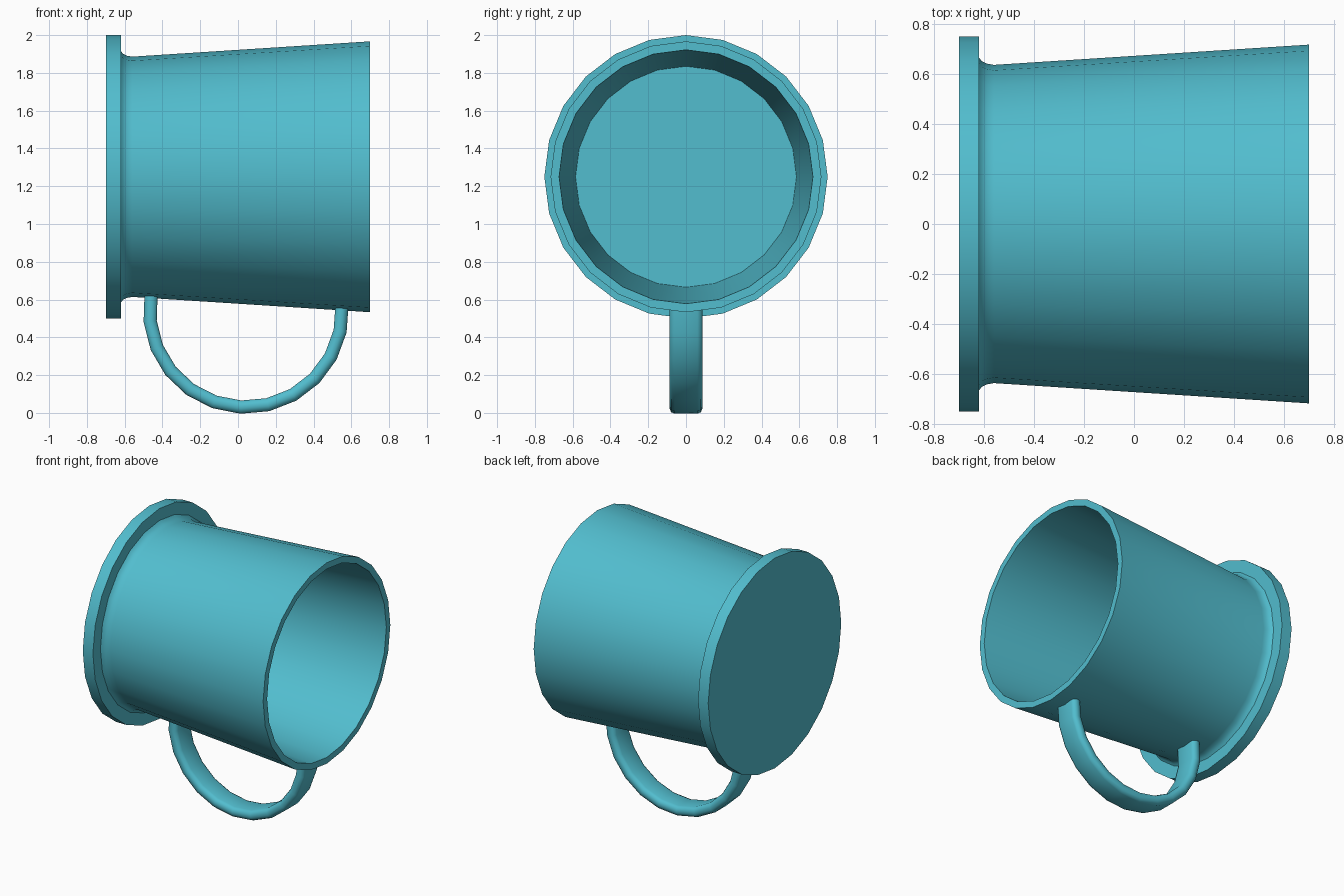
import bpy, bmesh, math

if "Cube" in bpy.data.objects:
    bpy.data.objects.remove(bpy.data.objects["Cube"])

teal = bpy.data.materials.new("teal")
teal.diffuse_color = (0.084, 0.51, 0.62, 1)
teal.use_nodes = True
teal.node_tree.nodes["Principled BSDF"].inputs["Base Color"].default_value = teal.diffuse_color


def make_object(name, bm, angle):
    bmesh.ops.recalc_face_normals(bm, faces=bm.faces)
    mesh = bpy.data.meshes.new(name)
    bm.to_mesh(mesh)
    bm.free()
    mesh.materials.append(teal)
    ob = bpy.data.objects.new(name, mesh)
    bpy.context.collection.objects.link(ob)
    bpy.ops.object.select_all(action='DESELECT')
    ob.select_set(True)
    bpy.context.view_layer.objects.active = ob
    bpy.ops.object.shade_smooth_by_angle(angle=math.radians(angle))
    return ob


def loft(bm, rings):
    """Skin consecutive closed rings of points and cap both ends."""
    vs = [[bm.verts.new(p) for p in ring] for ring in rings]
    n = len(vs[0])
    for a, b in zip(vs, vs[1:]):
        for i in range(n):
            j = (i + 1) % n
            bm.faces.new((a[i], a[j], b[j], b[i]))
    bm.faces.new(vs[0])
    bm.faces.new(vs[-1])


# Mug body lying on its side: (x, radius) from the base, over the rim, to the inner floor
SIDES, AXIS_Z = 24, 1.25
profile = [(-0.7, 0.75), (-0.62, 0.75), (-0.62, 0.665), (-0.608, 0.651),
           (-0.588, 0.641), (-0.56, 0.636), (0.7, 0.717), (0.7, 0.672),
           (-0.61, 0.585)]
bm = bmesh.new()
loft(bm, [[(x, r * math.sin(math.tau * i / SIDES),
            AXIS_Z + r * math.cos(math.tau * i / SIDES)) for i in range(SIDES)]
          for x, r in profile])
make_object("mug_body", bm, 32)

# Handle: flat strap with rounded corners swept round a half circle
CX, CZ, R = 0.042, 0.54, 0.51
HALF_W, HALF_T, CORNER = 0.087, 0.035, 0.027
section = []
for k, (sy, sr) in enumerate([(1, 1), (-1, 1), (-1, -1), (1, -1)]):
    for s in range(3):
        a = math.radians(90 * k + 45 * s)
        section.append((sy * (HALF_W - CORNER) + CORNER * math.cos(a),
                        sr * (HALF_T - CORNER) + CORNER * math.sin(a)))
rings = []
for i in range(13):
    a = math.radians(-10 + 194 * i / 12)
    rings.append([(CX - (R + d) * math.cos(a), y, CZ - (R + d) * math.sin(a))
                  for y, d in section])
bm = bmesh.new()
loft(bm, rings)
make_object("handle", bm, 50)
